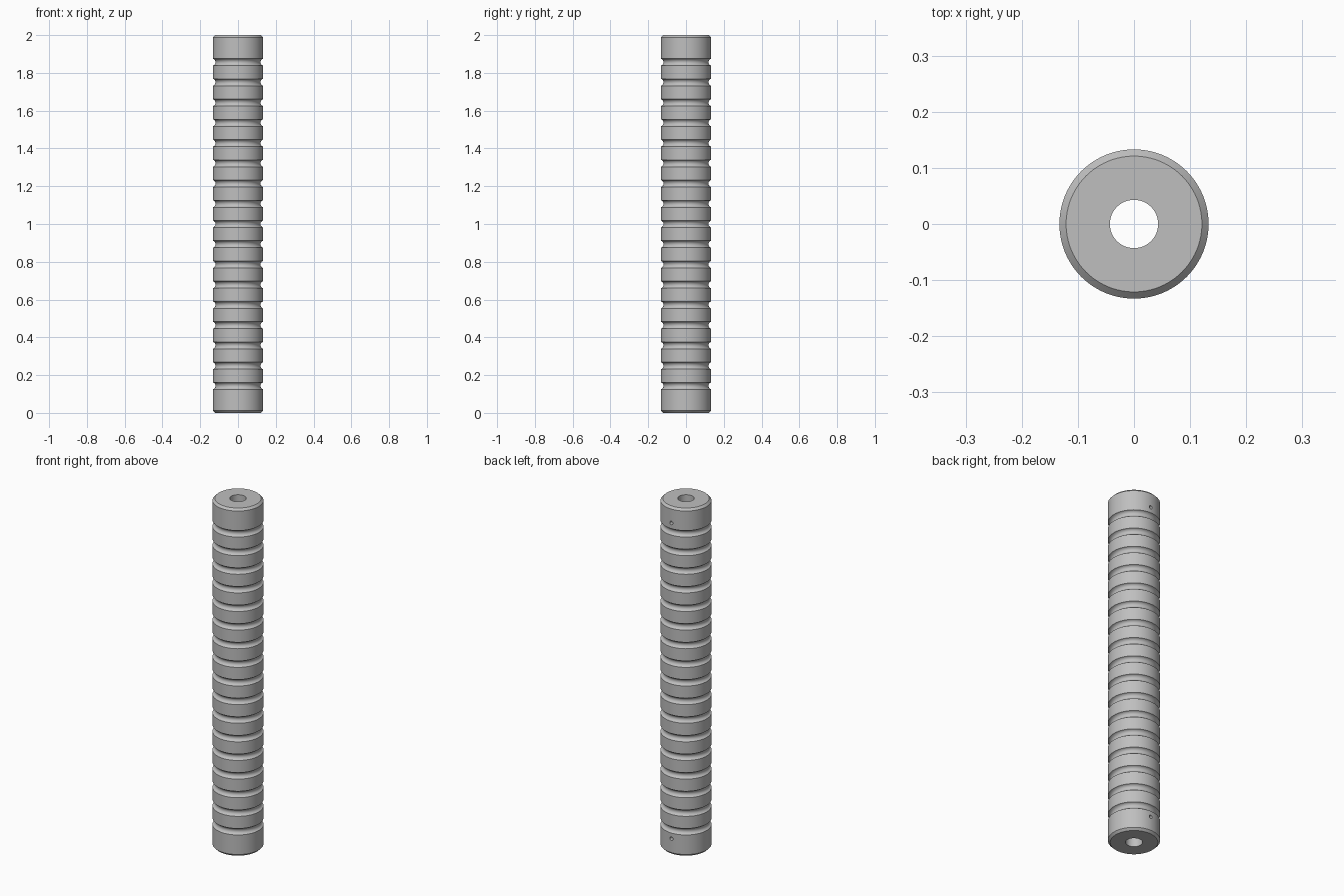
import bpy
import bmesh
import math
from mathutils import Matrix

default = bpy.data.objects.get("Cube")
if default:
    bpy.data.objects.remove(default, do_unlink=True)

HEIGHT, OUTER, BORE, CHAMFER = 2.0, 0.133, 0.043, 0.012
GROOVES, FIRST, HALF, DEPTH = 17, 0.143, 0.0185, 0.014
SEGMENTS, ARC_STEPS = 96, 10

steel = bpy.data.materials.new("grey steel")
steel.use_nodes = True
colour = (0.52, 0.52, 0.52, 1)
steel.diffuse_color = colour
steel.node_tree.nodes["Principled BSDF"].inputs["Base Color"].default_value = colour


def new_object(name, bm):
    mesh = bpy.data.meshes.new(name)
    bm.to_mesh(mesh)
    bm.free()
    mesh.materials.append(steel)
    obj = bpy.data.objects.new(name, mesh)
    bpy.context.collection.objects.link(obj)
    return obj


# Half section of the sleeve: bore, chamfered ends and rounded grooves
profile = [(BORE, 0), (OUTER - CHAMFER, 0), (OUTER, CHAMFER)]
arc_radius = (HALF ** 2 + DEPTH ** 2) / (2 * DEPTH)
half_angle = math.asin(HALF / arc_radius)
pitch = (HEIGHT - 2 * FIRST) / (GROOVES - 1)
for i in range(GROOVES):
    centre = FIRST + i * pitch
    for k in range(ARC_STEPS + 1):
        a = half_angle * (2 * k / ARC_STEPS - 1)
        r = OUTER - DEPTH + arc_radius * (1 - math.cos(a))
        profile.append((r, centre + arc_radius * math.sin(a)))
profile += [(OUTER, HEIGHT - CHAMFER), (OUTER - CHAMFER, HEIGHT), (BORE, HEIGHT)]

# Revolve the closed section around the axis
bm = bmesh.new()
verts = [bm.verts.new((r, 0, z)) for r, z in profile]
edges = [bm.edges.new((v, verts[(i + 1) % len(verts)])) for i, v in enumerate(verts)]
bmesh.ops.spin(bm, geom=verts + edges, cent=(0, 0, 0), axis=(0, 0, 1),
               angle=2 * math.pi, steps=SEGMENTS, use_duplicate=False)
bmesh.ops.remove_doubles(bm, verts=bm.verts, dist=0.0001)
bmesh.ops.recalc_face_normals(bm, faces=bm.faces)
sleeve = new_object("grooved_sleeve", bm)

# Small radial holes at both ends of the back
bm = bmesh.new()
for z in (0.092, HEIGHT - 0.092):
    place = Matrix.Translation((0, 0.095, z)) @ Matrix.Rotation(math.pi / 2, 4, "X")
    bmesh.ops.create_cone(bm, cap_ends=True, segments=20, radius1=0.01,
                          radius2=0.01, depth=0.13, matrix=place)
cutter = new_object("pin_hole_cutter", bm)
cutter.hide_render = True

bpy.ops.object.select_all(action="DESELECT")
sleeve.select_set(True)
bpy.context.view_layer.objects.active = sleeve
cut = sleeve.modifiers.new("pin holes", "BOOLEAN")
cut.operation = "DIFFERENCE"
cut.solver = "EXACT"
cut.object = cutter
bpy.ops.object.modifier_apply(modifier=cut.name)
bpy.data.objects.remove(cutter, do_unlink=True)

# Smooth curved walls with crisp rims
bpy.ops.object.shade_smooth_by_angle(angle=math.radians(30))
